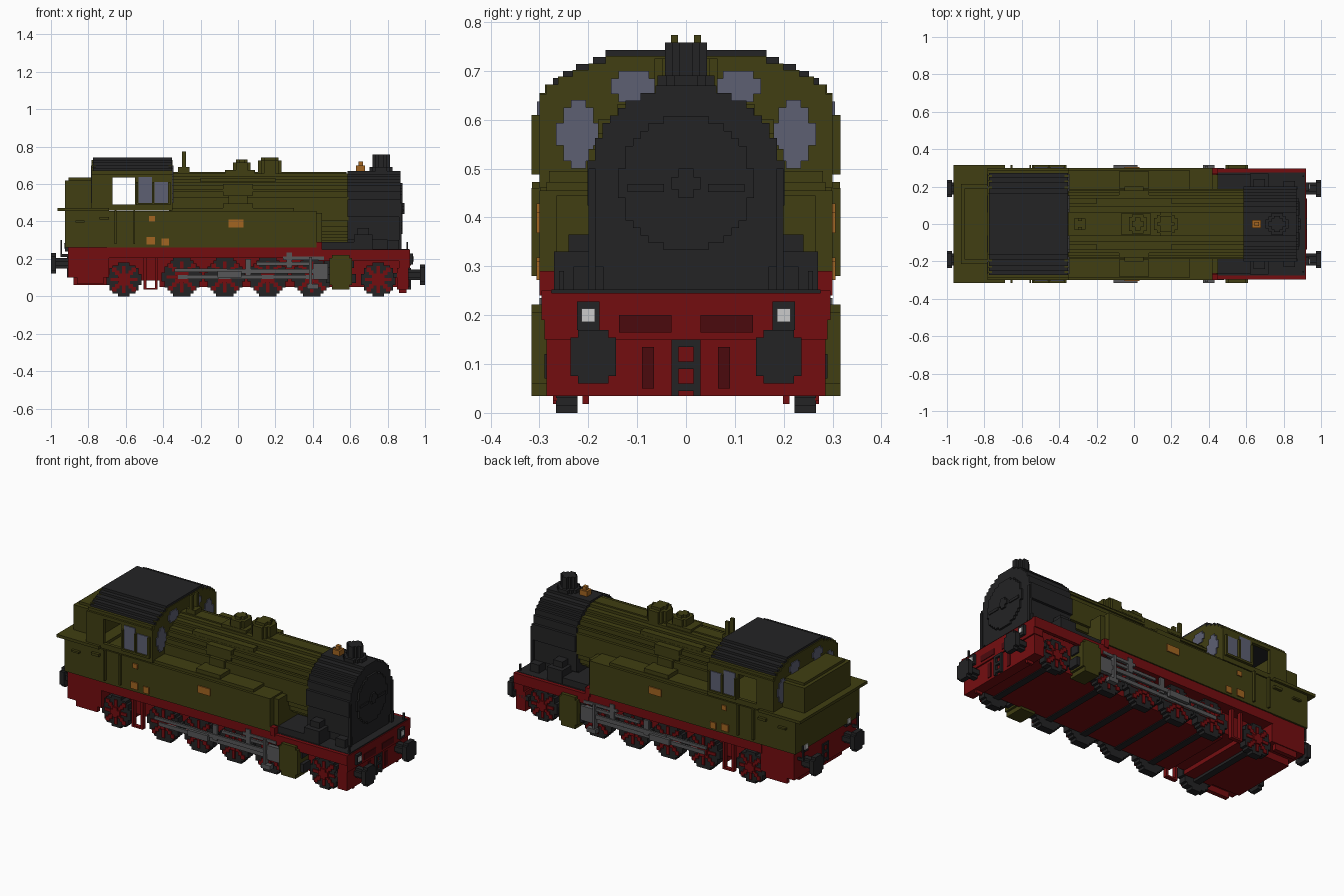
import bpy, bmesh, math

if "Cube" in bpy.data.objects:
    bpy.data.objects.remove(bpy.data.objects["Cube"], do_unlink=True)

STEP = 0.0155


def material(name, rgb):
    m = bpy.data.materials.new(name)
    m.use_nodes = True
    m.diffuse_color = (*rgb, 1)
    m.node_tree.nodes["Principled BSDF"].inputs["Base Color"].default_value = (*rgb, 1)
    return m


OLIVE = material("olive green", (0.052, 0.049, 0.006))
RED = material("red", (0.175, 0.004, 0.005))
DEEP = material("deep red", (0.07, 0.003, 0.004))
BLACK = material("soot black", (0.017, 0.017, 0.018))
STEEL = material("steel grey", (0.095, 0.095, 0.098))
GLASS = material("window blue grey", (0.11, 0.115, 0.17))
BRASS = material("brass", (0.36, 0.13, 0.015))
WHITE = material("lamp white", (0.6, 0.6, 0.6))


def finish(name, bm, mat):
    bmesh.ops.recalc_face_normals(bm, faces=bm.faces)
    me = bpy.data.meshes.new(name)
    bm.to_mesh(me)
    bm.free()
    me.materials.append(mat)
    ob = bpy.data.objects.new(name, me)
    bpy.context.collection.objects.link(ob)


def boxes(name, mat, items, mirror=False):
    """Boxes given as x0, x1, y0, y1, z0, z1; optionally repeated at -y."""
    bm = bmesh.new()
    for x0, x1, y0, y1, z0, z1 in items:
        for s in ((1, -1) if mirror else (1,)):
            vs = bmesh.ops.create_cube(bm, size=1)["verts"]
            for v in vs:
                v.co = ((x0 + x1) / 2 + v.co.x * (x1 - x0),
                        s * (y0 + y1) / 2 + v.co.y * (y1 - y0),
                        (z0 + z1) / 2 + v.co.z * (z1 - z0))
    finish(name, bm, mat)


def oval(rw, rh, step=STEP):
    """Stepped rows (bottom, top, half width) of an ellipse."""
    n = max(3, round(2 * rh / step))
    h = 2 * rh / n
    rows = []
    for i in range(n):
        c = -rh + (i + 0.5) * h
        w = max(step / 2, round(rw * math.sqrt(1 - (c / rh) ** 2) / step) * step)
        rows.append((c - h / 2, c + h / 2, w))
    return rows


def stepped(name, mat, rows, axis, a0, a1, u=0, w=0, mirror=False):
    """Extrude a stepped outline along an axis from a0 to a1, centred at (u, w)."""
    merged = []
    for r in rows:
        if merged and abs(merged[-1][2] - r[2]) < 1e-6:
            merged[-1] = (merged[-1][0], r[1], r[2])
        else:
            merged.append(r)
    right = [p for lo, hi, hw in merged for p in ((hw, lo), (hw, hi))]
    outline = right + [(-p, q) for p, q in reversed(right)]
    place = {"x": lambda a, p, q: (a, p, q), "y": lambda a, p, q: (p, a, q),
             "z": lambda a, p, q: (p, q, a)}[axis]
    bm = bmesh.new()
    for s in ((1, -1) if mirror else (1,)):
        su = s if axis == "x" else 1
        sa = s if axis == "y" else 1
        ends = [[bm.verts.new(place(a * sa, u * su + p, w + q)) for p, q in outline]
                for a in (a0, a1)]
        for e in ends:
            bm.faces.new(e)
        for i in range(len(outline)):
            j = (i + 1) % len(outline)
            bm.faces.new((ends[0][i], ends[0][j], ends[1][j], ends[1][i]))
    finish(name, bm, mat)


# Frame and running plates
boxes("main_frame", RED, [(-0.70, -0.52, -0.215, 0.215, 0.06, 0.25),
                          (-0.52, -0.42, -0.215, 0.215, 0.085, 0.25),
                          (-0.42, 0.86, -0.215, 0.215, 0.05, 0.25),
                          (-0.91, -0.69, -0.29, 0.29, 0.10, 0.262),
                          (-0.88, -0.70, -0.20, 0.20, 0.06, 0.10)])
boxes("side_valance", RED, [(-0.70, 0.45, 0.21, 0.293, 0.205, 0.268),
                            (0.43, 0.92, 0.275, 0.296, 0.19, 0.25),
                            (-0.505, -0.43, 0.25, 0.275, 0.035, 0.045),
                            (-0.505, -0.49, 0.25, 0.275, 0.035, 0.21),
                            (-0.445, -0.43, 0.25, 0.275, 0.035, 0.21),
                            (-0.86, -0.72, 0.26, 0.285, 0.065, 0.10),
                            (0.42, 0.45, 0.27, 0.30, 0.24, 0.29)], True)
boxes("front_beam", RED, [(0.86, 0.92, -0.29, 0.29, 0.15, 0.245),
                          (0.85, 0.912, -0.285, 0.285, 0.035, 0.15)])
boxes("beam_panels", DEEP, [(0.918, 0.924, 0.03, 0.137, 0.165, 0.20),
                            (0.91, 0.916, 0.065, 0.09, 0.05, 0.135)], True)
boxes("front_deck", BLACK, [(0.44, 0.915, -0.275, 0.275, 0.235, 0.252),
                            (0.44, 0.72, -0.268, 0.268, 0.25, 0.29)])
boxes("side_equipment", BLACK, [(0.62, 0.72, 0.17, 0.27, 0.25, 0.33),
                                (0.64, 0.70, 0.17, 0.24, 0.33, 0.365),
                                (0.86, 0.875, 0.185, 0.20, 0.25, 0.50),
                                (0.80, 0.86, 0.16, 0.23, 0.25, 0.30),
                                (0.83, 0.91, 0.255, 0.285, 0.10, 0.125)], True)

# Wheels, axles and spokes
wheels = [(-0.61, 0.09), (-0.30, 0.103), (-0.07, 0.103), (0.16, 0.103),
          (0.395, 0.103), (0.75, 0.09)]
for i, (x, r) in enumerate(wheels, 1):
    stepped(f"wheel_tyre_{i}", BLACK, oval(r, r), "y", 0.222, 0.266, x, r, True)
    stepped(f"wheel_hub_{i}", RED, oval(0.03, 0.03), "y", 0.264, 0.279, x, r, True)
    k = r * 0.58
    spokes = [(x - 0.8 * r, x + 0.8 * r, 0.264, 0.272, r - 0.009, r + 0.009),
              (x - 0.009, x + 0.009, 0.264, 0.272, 0.2 * r, 1.8 * r)]
    for t in (0.4, 0.7, 1.0):
        for sx in (-1, 1):
            for sz in (-1, 1):
                cx, cz = x + sx * k * t, r + sz * k * t
                spokes.append((cx - 0.012, cx + 0.012, 0.264, 0.272, cz - 0.012, cz + 0.012))
    boxes(f"wheel_spokes_{i}", RED, spokes, True)
boxes("axles", BLACK, [(x - 0.02, x + 0.02, -0.225, 0.225, 0.045, 0.12) for x, r in wheels])

# Cylinders, rods and valve gear
stepped("cylinder", OLIVE, [(0.035, 0.06, 0.047), (0.06, 0.205, 0.06), (0.205, 0.222, 0.047)],
        "y", 0.20, 0.316, 0.55, 0, True)
boxes("cylinder_caps", BLACK, [(0.47, 0.63, 0.225, 0.29, 0.07, 0.12),
                               (0.46, 0.62, 0.23, 0.285, 0.15, 0.20)], True)
boxes("rods", STEEL, [(-0.32, 0.41, 0.274, 0.286, 0.092, 0.114),
                      (-0.08, 0.48, 0.288, 0.30, 0.122, 0.146),
                      (-0.34, -0.06, 0.286, 0.298, 0.130, 0.148),
                      (-0.11, 0.02, 0.295, 0.315, 0.10, 0.135),
                      (0.37, 0.43, 0.285, 0.315, 0.04, 0.065),
                      (0.38, 0.395, 0.28, 0.31, 0.05, 0.21),
                      (0.40, 0.48, 0.275, 0.30, 0.09, 0.175),
                      (0.10, 0.38, 0.283, 0.296, 0.165, 0.182),
                      (0.24, 0.46, 0.283, 0.30, 0.195, 0.212),
                      (0.26, 0.29, 0.283, 0.30, 0.15, 0.235),
                      (0.04, 0.07, 0.28, 0.295, 0.11, 0.20)], True)

# Boiler and smokebox
stepped("boiler", OLIVE, oval(0.19, 0.188), "x", -0.37, 0.59, 0, 0.468)
stepped("smokebox", BLACK, [(-0.22, -0.17, 0.17), (-0.17, -0.10, 0.186)]
        + [r for r in oval(0.2, 0.2) if r[0] > -0.101], "x", 0.585, 0.868, 0, 0.47)
stepped("smokebox_door", BLACK, oval(0.137, 0.137), "x", 0.865, 0.88, 0, 0.47)
boxes("door_handle", BLACK, [(0.88, 0.89, -0.03, 0.03, 0.457, 0.483),
                             (0.88, 0.89, -0.015, 0.015, 0.44, 0.50),
                             (0.88, 0.885, -0.12, -0.045, 0.452, 0.468),
                             (0.88, 0.885, 0.045, 0.12, 0.452, 0.468)])
boxes("boiler_pipes", OLIVE, [(-0.36, 0.585, 0.165, 0.18, 0.56, 0.573),
                              (-0.2, 0.2, 0.10, 0.14, 0.61, 0.632),
                              (-0.08, 0.08, 0.13, 0.18, 0.54, 0.60),
                              (-0.05, 0.05, 0.17, 0.20, 0.49, 0.54)], True)
boxes("boiler_top_pipe", OLIVE, [(-0.36, 0.58, -0.035, 0.035, 0.65, 0.664),
                                 (-0.07, 0.09, -0.055, 0.055, 0.65, 0.675)])

# Domes, chimney, pipe and bell
for name, x, top, r in (("sand_dome", 0.02, 0.715, 0.052), ("steam_dome", 0.17, 0.725, 0.064)):
    stepped(name, OLIVE, oval(r, r), "z", 0.63, top, x, 0)
    stepped(name + "_cap", OLIVE, oval(r * 0.65, r * 0.65), "z", top, top + 0.016, x, 0)
stepped("chimney", BLACK, oval(0.04, 0.043), "z", 0.64, 0.758, 0.765, 0)
stepped("chimney_base", BLACK, oval(0.062, 0.058), "z", 0.65, 0.69, 0.765, 0)
boxes("safety_valve", OLIVE, [(-0.32, -0.26, -0.03, 0.03, 0.64, 0.69)])
boxes("valve_pipes", OLIVE, [(-0.30, -0.278, 0.016, 0.031, 0.69, 0.773)], True)
boxes("bell", BRASS, [(0.632, 0.68, -0.022, 0.022, 0.665, 0.70),
                      (0.645, 0.668, -0.012, 0.012, 0.70, 0.72)])

# Side tanks, lower cab and bunker
boxes("tanks_and_lower_body", OLIVE, [(-0.925, 0.42, -0.30, 0.30, 0.26, 0.455),
                                      (0.42, 0.45, -0.265, 0.265, 0.29, 0.445),
                                      (-0.36, 0.30, -0.285, 0.285, 0.455, 0.472)])
boxes("tank_fillers", OLIVE, [(-0.08, 0.08, 0.19, 0.28, 0.47, 0.495)], True)
boxes("bunker_rim", OLIVE, [(-0.965, -0.69, -0.315, 0.315, 0.455, 0.472)])
boxes("coal_bunker", OLIVE, [(-0.925, -0.77, -0.215, 0.215, 0.47, 0.62),
                             (-0.905, -0.77, -0.19, 0.19, 0.62, 0.635)])
boxes("side_handles", OLIVE, [(-0.87, -0.82, 0.298, 0.316, 0.395, 0.405),
                              (-0.74, -0.69, 0.298, 0.316, 0.41, 0.425),
                              (-0.56, -0.55, 0.298, 0.316, 0.28, 0.46),
                              (-0.66, -0.65, 0.298, 0.316, 0.28, 0.46)], True)

# Cab with open side windows
wall = [(0.46, 0.652, 0.30), (0.652, 0.672, 0.285), (0.672, 0.688, 0.262),
        (0.688, 0.702, 0.232), (0.702, 0.715, 0.20), (0.715, 0.73, 0.165)]
stepped("cab_front_wall", OLIVE, wall, "x", -0.372, -0.35)
stepped("cab_rear_wall", OLIVE, wall, "x", -0.782, -0.76)
stepped("cab_roof", BLACK, [(0.665, 0.685, 0.272), (0.685, 0.70, 0.252), (0.70, 0.714, 0.225),
                            (0.714, 0.728, 0.19), (0.728, 0.743, 0.165)], "x", -0.775, -0.354)
boxes("cab_sides", OLIVE, [(-0.78, -0.67, 0.28, 0.30, 0.46, 0.655),
                           (-0.55, -0.36, 0.28, 0.30, 0.46, 0.655),
                           (-0.67, -0.55, 0.28, 0.30, 0.46, 0.49),
                           (-0.67, -0.55, 0.28, 0.30, 0.635, 0.655),
                           (-0.775, -0.36, 0.262, 0.288, 0.65, 0.672),
                           (-0.545, -0.535, 0.298, 0.316, 0.50, 0.61),
                           (-0.458, -0.448, 0.298, 0.316, 0.50, 0.61),
                           (-0.372, -0.362, 0.298, 0.316, 0.50, 0.61),
                           (-0.545, -0.362, 0.298, 0.316, 0.488, 0.50)], True)
boxes("cab_side_glass", GLASS, [(-0.533, -0.46, 0.299, 0.305, 0.50, 0.637),
                                (-0.446, -0.374, 0.299, 0.305, 0.50, 0.61)], True)
for name, x in (("front", -0.352), ("rear", -0.787)):
    stepped(f"cab_{name}_glass", GLASS, oval(0.041, 0.07), "x", x, x + 0.007, 0.22, 0.57, True)
    stepped(f"cab_{name}_upper_glass", GLASS, oval(0.046, 0.032), "x", x, x + 0.007,
            0.107, 0.668, True)

# Brass plates on the sides
boxes("brass_plates", BRASS, [(-0.05, 0.03, 0.298, 0.306, 0.368, 0.41),
                              (-0.49, -0.443, 0.298, 0.306, 0.277, 0.318),
                              (-0.408, -0.37, 0.298, 0.306, 0.272, 0.31),
                              (-0.475, -0.445, 0.298, 0.306, 0.40, 0.428)], True)

# Buffers, lamps and couplings at both ends
for end, s, beam, bz in (("front", 1, 0.91, 0.115), ("rear", -1, 0.90, 0.176)):
    stepped(f"{end}_buffer_heads", BLACK, oval(0.053, 0.055), "x", s * 0.972, s * 1.0,
            0.19, bz, True)
    stepped(f"{end}_buffer_stems", BLACK, oval(0.028, 0.028), "x", s * beam, s * 0.975,
            0.19, bz, True)
    lz = 0.2 if s > 0 else 0.27
    a, b = sorted((s * beam, s * (beam + 0.025)))
    boxes(f"{end}_lamps", BLACK, [(a, b, 0.177, 0.223, lz - 0.03, lz + 0.028)], True)
    a, b = sorted((s * (beam + 0.024), s * (beam + 0.03)))
    boxes(f"{end}_lamp_glass", WHITE, [(a, b, 0.186, 0.214, lz - 0.014, lz + 0.014)], True)
    a, b = sorted((s * (beam - 0.01), s * (beam + 0.015)))
    z = 0.035 if s > 0 else 0.10
    boxes(f"{end}_coupling", BLACK, [(a, b, -0.03, -0.015, z, z + 0.115),
                                     (a, b, 0.015, 0.03, z, z + 0.115)]
          + [(a, b, -0.03, 0.03, z + h, z + h + 0.015) for h in (0.01, 0.055, 0.10)])
boxes("front_rail_guards", RED, [(0.86, 0.90, 0.198, 0.212, 0.018, 0.06)], True)
boxes("front_handrails", BLACK, [(0.90, 0.91, 0.25, 0.26, 0.245, 0.29),
                                 (-0.95, -0.94, 0.25, 0.26, 0.21, 0.30),
                                 (-0.95, -0.91, 0.25, 0.26, 0.21, 0.225)], True)
